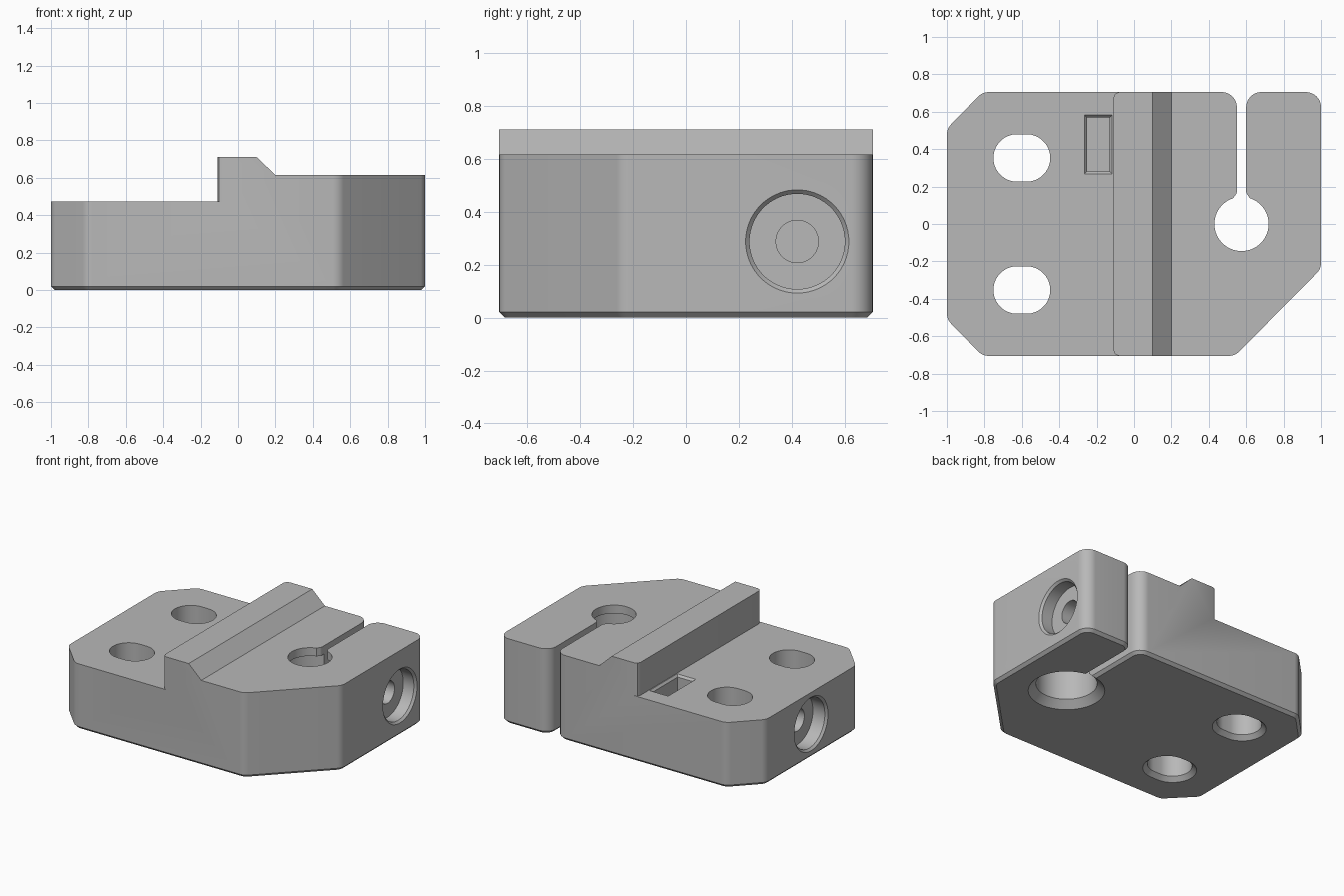
import bpy, bmesh, math
from mathutils import Vector

cube = bpy.data.objects.get("Cube")
if cube:
    bpy.data.objects.remove(cube, do_unlink=True)

grey = bpy.data.materials.new("plain_grey")
grey.use_nodes = True
colour = (0.48, 0.48, 0.48, 1)
grey.diffuse_color = colour
grey.node_tree.nodes["Principled BSDF"].inputs["Base Color"].default_value = colour

TOP, SHELF, DECK = 0.71, 0.473, 0.615
HALF = 0.705


def loft(name, loops, bottom_bevel=0):
    """Closed solid through a stack of equal-length loops."""
    bm = bmesh.new()
    rings = [[bm.verts.new(p) for p in loop] for loop in loops]
    base = bm.faces.new(rings[0])
    bm.faces.new(rings[-1])
    for a, b in zip(rings, rings[1:]):
        for i in range(len(a)):
            j = (i + 1) % len(a)
            bm.faces.new((a[i], a[j], b[j], b[i]))
    bmesh.ops.recalc_face_normals(bm, faces=bm.faces)
    if bottom_bevel:
        bmesh.ops.bevel(bm, geom=list(base.edges), offset=bottom_bevel,
                        segments=1, affect='EDGES', clamp_overlap=False)
    mesh = bpy.data.meshes.new(name)
    bm.to_mesh(mesh)
    bm.free()
    mesh.materials.append(grey)
    obj = bpy.data.objects.new(name, mesh)
    bpy.context.collection.objects.link(obj)
    return obj


def rounded(corners, steps=8):
    """Outline with each (x, y, radius) corner filleted."""
    out = []
    for i, (x, y, r) in enumerate(corners):
        p = Vector((x, y))
        if not r:
            out.append(p)
            continue
        d1 = (Vector(corners[i - 1][:2]) - p).normalized()
        d2 = (Vector(corners[(i + 1) % len(corners)][:2]) - p).normalized()
        half = d1.angle(d2) / 2
        centre = p + (d1 + d2).normalized() * r / math.sin(half)
        a = p + d1 * r / math.tan(half) - centre
        b = p + d2 * r / math.tan(half) - centre
        for k in range(steps + 1):
            out.append(centre + a.lerp(b, k / steps).normalized() * r)
    return out


def flat(points, z):
    return [(p[0], p[1], z) for p in points]


def obround(cx, cy, r, straight=0.0, n=48):
    pts = []
    for k in range(n):
        t = 2 * math.pi * (k + 0.5) / n
        side = math.copysign(straight, math.cos(t))
        pts.append((cx + side + r * math.cos(t), cy + r * math.sin(t)))
    return pts


def cross_hole(name, y, z, rings):
    """Stepped round cutter along x from (x, radius) pairs."""
    return loft(name, [[(x, p[0], p[1]) for p in obround(y, z, r)] for x, r in rings])


# Block outline with clamp slit
R = 0.08
outline = rounded([
    (-1, -0.51, R), (-0.81, -HALF, R), (0.54, -HALF, R), (1, -0.24, R),
    (1, HALF, R), (0.6, HALF, R), (0.6, 0.165, 0.03), (0.64, 0.11, 0),
    (0.51, 0.11, 0), (0.55, 0.165, 0.03), (0.55, HALF, R),
    (-0.81, HALF, R), (-1, 0.51, R)])
block = loft("clamp_block", [flat(outline, 0), flat(outline, TOP)], 0.02)
cutters = []

# Low shelf beside the rib, rounding the rib's end corners
edge = [(-0.08, 0.9), (-0.08, HALF), (-0.101, 0.696), (-0.11, 0.675)]
step = [(-1.2, 0.9)] + edge + [(x, -y) for x, y in reversed(edge)] + [(-1.2, -0.9)]
cutters.append(loft("shelf_cut", [flat(step, SHELF), flat(step, 0.9)]))

# Sloped rib flank and higher deck
slope = [(0, 0.805), (0.2, DECK), (1.2, DECK), (1.2, 0.9), (0, 0.9)]
cutters.append(loft("deck_cut", [[(x, y, z) for x, z in slope] for y in (-0.9, 0.9)]))

# Main bore with a narrower lip on top
bore = [(-0.01, 0.26), (0.05, 0.2), (0.555, 0.2), (0.555, 0.145), (0.9, 0.145)]
cutters.append(loft("bore_cut", [flat(obround(0.575, 0, r), z) for z, r in bore]))

# Mounting slots
for y in (-0.353, 0.353):
    rings = [(-0.01, 0.167), (0.03, 0.127), (0.9, 0.127)]
    cutters.append(loft("slot_cut", [flat(obround(-0.6, y, r, 0.025), z) for z, r in rings]))

# Nut pocket with a chamfered mouth
pocket = []
for z, g in ((0.13, 0), (SHELF - 0.015, 0), (SHELF + 0.005, 0.018)):
    pocket.append([(-0.252 - g, 0.28 - g, z), (-0.13 + g, 0.28 - g, z),
                   (-0.13 + g, 0.57 + g, z), (-0.252 - g, 0.57 + g, z)])
cutters.append(loft("nut_pocket_cut", pocket))

# Counterbored cross holes
cutters.append(cross_hole("clamp_screw_cut", 0.42, 0.287, [
    (1.01, 0.205), (0.985, 0.18), (0.9, 0.18), (0.9, 0.08), (-0.2, 0.08)]))
cutters.append(cross_hole("side_screw_cut", 0, 0.245, [
    (-1.01, 0.203), (-0.985, 0.178), (-0.89, 0.178), (-0.89, 0.08), (-0.25, 0.08)]))

# Apply the cuts
bpy.ops.object.select_all(action='DESELECT')
bpy.context.view_layer.objects.active = block
block.select_set(True)
for cutter in cutters:
    mod = block.modifiers.new(cutter.name, 'BOOLEAN')
    mod.operation = 'DIFFERENCE'
    mod.solver = 'EXACT'
    mod.object = cutter
    bpy.ops.object.modifier_apply(modifier=mod.name)
    bpy.data.objects.remove(cutter, do_unlink=True)

bpy.ops.object.shade_smooth_by_angle(angle=math.radians(30))
